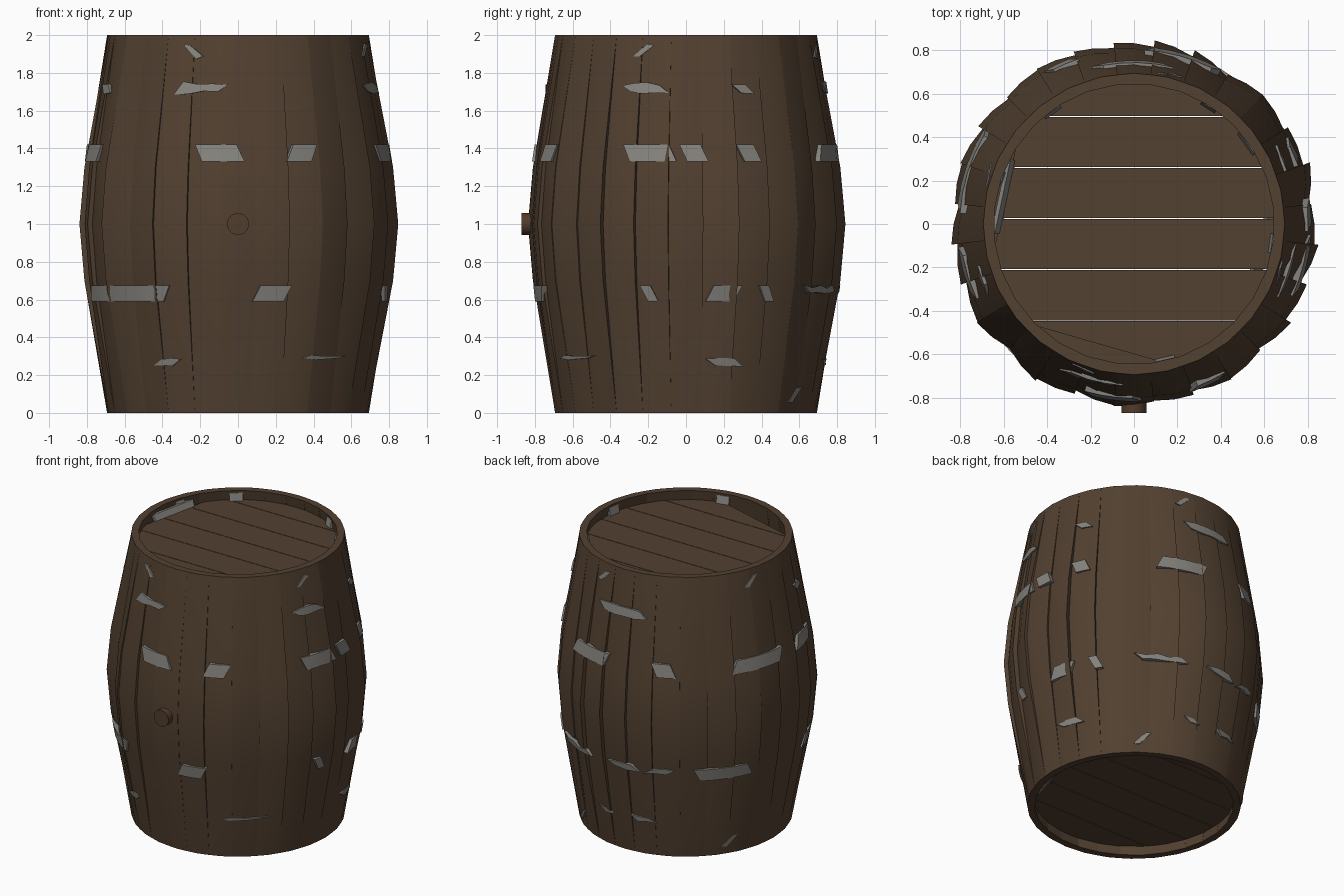
import bpy, bmesh, random
from math import cos, sin, radians, pi
from mathutils import Vector, Matrix

random.seed(4)
if "Cube" in bpy.data.objects:
    bpy.data.objects.remove(bpy.data.objects["Cube"])


def material(name, rgb):
    m = bpy.data.materials.new(name)
    m.use_nodes = True
    m.diffuse_color = (*rgb, 1)
    m.node_tree.nodes["Principled BSDF"].inputs["Base Color"].default_value = (*rgb, 1)
    return m


WOOD = material("dark_wood", (0.085, 0.052, 0.030))
BUNG = material("bung_wood", (0.085, 0.045, 0.025))
IRON = material("hoop_iron", (0.24, 0.23, 0.21))

# Barrel outline: height and outer radius
PROFILE = [(0, 0.69), (0.7, 0.805), (1, 0.83), (1.3, 0.805), (2, 0.69)]
STAVES = 28


def outer(z):
    for (z0, r0), (z1, r1) in zip(PROFILE, PROFILE[1:]):
        if z <= z1:
            return r0 + (r1 - r0) * (z - z0) / (z1 - z0)
    return PROFILE[-1][1]


def polar(r, deg, z):
    a = radians(deg)
    return (r * cos(a), r * sin(a), z)


def finish(name, bm, mat, smooth=True):
    bmesh.ops.recalc_face_normals(bm, faces=bm.faces)
    mesh = bpy.data.meshes.new(name)
    bm.to_mesh(mesh)
    bm.free()
    mesh.materials.append(mat)
    ob = bpy.data.objects.new(name, mesh)
    bpy.context.collection.objects.link(ob)
    if smooth:
        bpy.ops.object.select_all(action='DESELECT')
        ob.select_set(True)
        bpy.context.view_layer.objects.active = ob
        bpy.ops.object.shade_smooth_by_angle(angle=radians(30))
    return ob


def loft(bm, sections):
    """Join closed cross-sections into a capped bar."""
    rings = [[bm.verts.new(p) for p in s] for s in sections]
    n = len(rings[0])
    for a, b in zip(rings, rings[1:]):
        for i in range(n):
            j = (i + 1) % n
            bm.faces.new((a[i], a[j], b[j], b[i]))
    bm.faces.new(rings[0])
    bm.faces.new(rings[-1][::-1])


# Staves: bent planks, each twisted a little about its length at the belly
step = 360 / STAVES
for k in range(STAVES):
    mid = -90 + k * step
    bm = bmesh.new()
    twist = random.choice((-1, 1, 1)) * random.uniform(0.004, 0.026)
    bulge = random.uniform(-0.006, 0.004)
    sections = []
    for z, r in PROFILE:
        f = sin(pi * z / 2)
        lo, hi = r + f * (bulge - twist), r + f * (bulge + twist)
        a, b = mid - step / 2, mid + step / 2
        sections.append([polar(lo - 0.045, a, z), polar(lo, a, z),
                         polar((lo + hi) / 2 + 0.003, mid, z),
                         polar(hi, b, z), polar(hi - 0.045, b, z)])
    loft(bm, sections)
    finish("stave_%02d" % (k + 1), bm, WOOD)


def hoop(name, z0, z1, spans, shear=1.5, ragged=0.0, lift=0.016):
    """Exposed stretches of an iron hoop, given as angle spans."""
    bm = bmesh.new()
    for a, b in spans:
        n = max(1, round((b - a) / 6))
        lean = random.choice((-1, 1)) * shear
        sections = []
        for i in range(n + 1):
            deg = a + (b - a) * i / n
            lo = z0 + random.uniform(-ragged, ragged)
            hi = z1 + random.uniform(-ragged, ragged)
            rl, rh = outer(lo) + lift, outer(hi) + lift
            sections.append([polar(rl - 0.03, deg - lean, lo), polar(rl, deg - lean, lo),
                             polar(rh, deg + lean, hi), polar(rh - 0.03, deg + lean, hi)])
        loft(bm, sections)
    finish(name, bm, IRON)


hoop("upper_main_hoop", 1.33, 1.42,
     [(-105, -89), (-70, -60), (-171, -156), (-23, -5), (-1, 7), (21, 28),
      (62, 85), (110, 119), (148, 175)])
hoop("lower_main_hoop", 0.59, 0.675,
     [(-164, -118), (-83, -71), (-16, -12), (9, 20), (30, 34), (130, 156)])
hoop("lower_main_hoop_slivers", 0.635, 0.67,
     [(52, 74), (88, 101), (107, 118)], 2, 0.01)
hoop("upper_small_hoop", 1.695, 1.745,
     [(-115, -96), (-163, -156), (-25, -9), (21, 27), (78, 103)], 2, 0.012, 0.012)
hoop("lower_small_hoop", 0.25, 0.285,
     [(-125, -116), (10, 22), (98, 108), (78, 83)], 2, 0.006, 0.012)
hoop("lower_small_hoop_slivers", 0.285, 0.3, [(-61, -42)], 2, 0.006, 0.012)
hoop("top_hoop", 1.88, 1.95, [(-111, -108), (-20, -17), (75, 78), (160, 163)], 3, 0.01, 0.007)
hoop("bottom_hoop", 0.06, 0.13, [(53, 56), (147, 150)], 3, 0.01, 0.007)


# Inner hoop pieces that show inside the rims
def inner_hoop(name, z_out, z_in, spans):
    bm = bmesh.new()
    for a, b, r_in in spans:
        sections = [[polar(r_in, d, z_in), polar(0.642, d, z_out),
                     polar(0.66, d, z_out), polar(r_in + 0.018, d, z_in)] for d in (a, b)]
        loft(bm, sections)
    finish(name, bm, IRON, False)


inner_hoop("top_inner_hoop", 1.985, 1.93,
           [(122, 130, 0.63), (54, 61, 0.63), (30, 41, 0.63), (-12, -4, 0.63),
            (-81, -73, 0.63), (158, 164, 0.62)])
inner_hoop("top_loose_hoop", 1.97, 1.92, [(152, 184, 0.615)])
inner_hoop("bottom_inner_hoop", 0.02, 0.07, [(-35, 0, 0.6), (0, 18, 0.6)])


# Heads: round lids of parallel planks, with a few edges cut straight
def head(name, z, chords):
    for k in range(6):
        bm = bmesh.new()
        bmesh.ops.create_circle(bm, cap_ends=True, segments=48, radius=0.655)
        lo = -0.68 + 0.235 * k
        cuts = [((0, lo + 0.002, 0), (0, -1, 0)), ((0, lo + 0.233, 0), (0, 1, 0))]
        cuts += [(polar(d, a, 0), polar(1, a, 0)) for a, d in chords]
        for co, no in cuts:
            bmesh.ops.bisect_plane(bm, geom=bm.verts[:] + bm.edges[:] + bm.faces[:],
                                   plane_co=co, plane_no=no, clear_outer=True)
        ext = bmesh.ops.extrude_face_region(bm, geom=bm.faces[:])
        tops = [v for v in ext["geom"] if isinstance(v, bmesh.types.BMVert)]
        bmesh.ops.translate(bm, verts=tops, vec=Vector((0, 0, 0.04)))
        bmesh.ops.translate(bm, verts=bm.verts, vec=Vector((0, 0, z)))
        finish("%s_plank_%d" % (name, k + 1), bm, WOOD, False)


head("top_head", 1.89, [(168, 0.605), (-106, 0.575)])
head("bottom_head", 0.07, [(-10, 0.58)])

# Bung: round plug in the front
bm = bmesh.new()
bmesh.ops.create_cone(bm, cap_ends=True, segments=24, radius1=0.058, radius2=0.058, depth=0.1,
                      matrix=Matrix.Translation((0, -0.82, 1)) @ Matrix.Rotation(pi / 2, 4, 'X'))
finish("bung", bm, BUNG)
